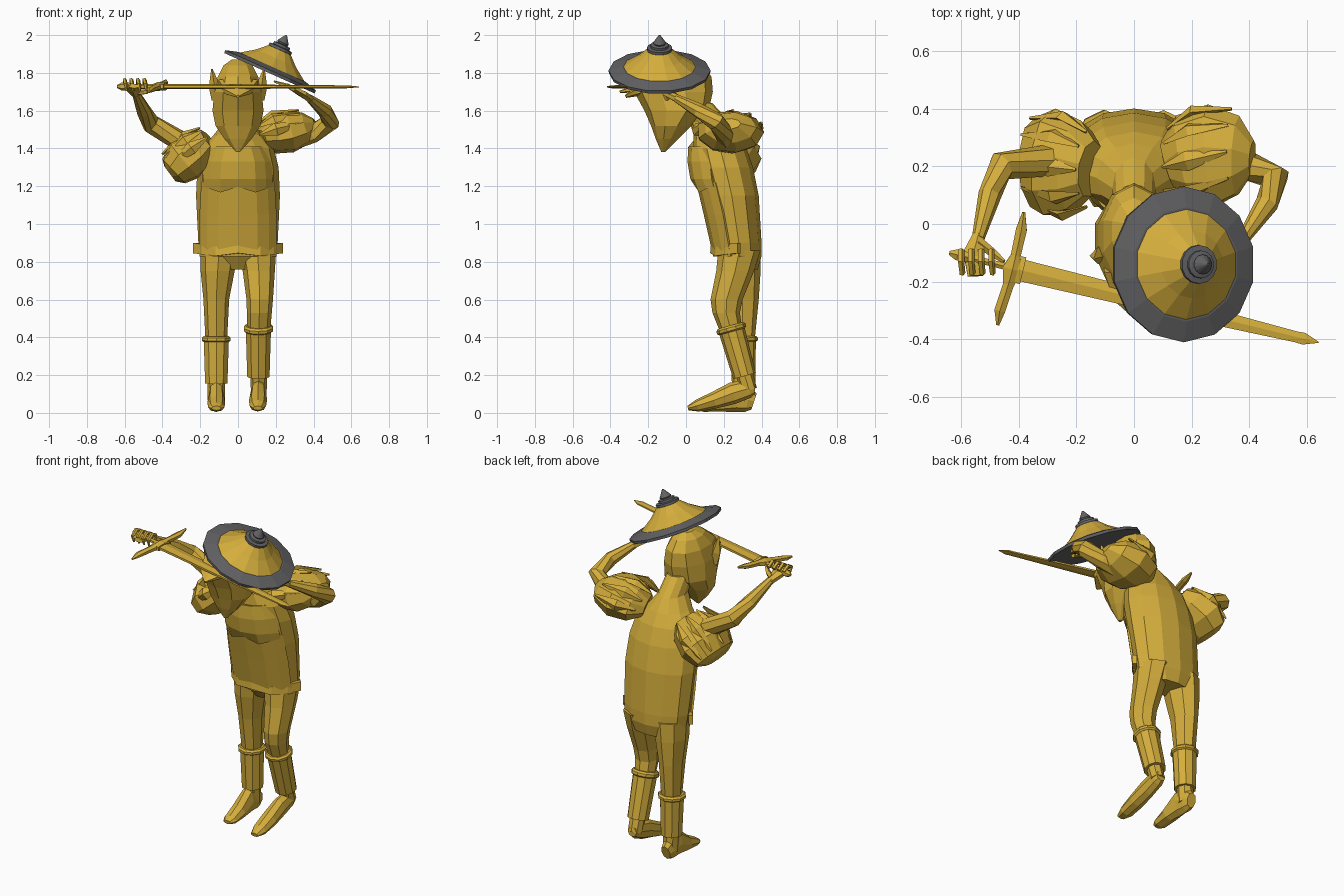
import bpy, bmesh, math
from mathutils import Vector as V


def material(name, col):
    m = bpy.data.materials.new(name)
    m.diffuse_color = (*col, 1)
    return m


GOLD = material("gold", (0.66, 0.42, 0.045))
GREY = material("dark grey", (0.125, 0.125, 0.13))


def finish(name, bm, mat):
    bmesh.ops.recalc_face_normals(bm, faces=bm.faces)
    me = bpy.data.meshes.new(name)
    bm.to_mesh(me)
    bm.free()
    me.materials.append(mat)
    ob = bpy.data.objects.new(name, me)
    bpy.context.collection.objects.link(ob)
    return ob


def loft(name, rings, n=8, mat=GOLD):
    """Skin over rings given as (centre, axis u, axis v)."""
    bm = bmesh.new()
    rows = []
    for c, u, v in rings:
        rows.append([bm.verts.new(c + u * math.sin(2 * math.pi * k / n) + v * math.cos(2 * math.pi * k / n))
                     for k in range(n)])
    for a, b in zip(rows, rows[1:]):
        for k in range(n):
            j = (k + 1) % n
            bm.faces.new((a[k], a[j], b[j], b[k]))
    bm.faces.new(rows[0])
    bm.faces.new(rows[-1])
    return finish(name, bm, mat)


def stack(name, rings, n=10):
    """Level rings: (z, centre x, half width, front y, back y)."""
    return loft(name, [(V((cx, (f + b) / 2, z)), V((rx, 0, 0)), V((0, (f - b) / 2, 0)))
                       for z, cx, rx, f, b in rings], n)


def limb(name, pts, radii, n=8, ref=(0, 0, 1), mat=GOLD):
    """Tube along points; a radius may be a pair (across ref, along ref)."""
    pts = [V(p) for p in pts]
    rings = []
    for i, (p, r) in enumerate(zip(pts, radii)):
        t = (pts[min(i + 1, len(pts) - 1)] - pts[max(i - 1, 0)]).normalized()
        u = t.cross(V(ref)).normalized()
        v = u.cross(t)
        a, b = r if isinstance(r, tuple) else (r, r)
        rings.append((p, u * a, v * b))
    return loft(name, rings, n, mat)


def sheet(name, rows, thick):
    """Curved front plate: rows of (z, half width, centre y, side y, centre lift)."""
    bm = bmesh.new()
    grid = []
    for z, hw, yf, ys, lift in rows:
        grid.append([bm.verts.new((hw * s, yf + (ys - yf) * abs(s) ** 2.5, z + lift * (1 - abs(abs(s) - .5) * 2)))
                     for s in (-1, -.8, -.5, 0, .5, .8, 1)])
    for a, b in zip(grid, grid[1:]):
        for k in range(6):
            bm.faces.new((a[k], a[k + 1], b[k + 1], b[k]))
    ob = finish(name, bm, GOLD)
    mod = ob.modifiers.new("thickness", "SOLIDIFY")
    mod.thickness = thick
    mod.offset = 0
    return ob


# Torso and neck
stack("torso", [(.76, 0, .15, .22, .38), (.83, 0, .2, .17, .4), (.9, 0, .21, .16, .4), (1.15, 0, .222, .1, .385),
                (1.3, 0, .215, .06, .355), (1.4, 0, .19, .04, .32), (1.47, 0, .13, .04, .28),
                (1.54, 0, .075, .02, .23), (1.64, 0, .07, -.05, .14)], 12)

# Chest plate, front panel and belt
sheet("chest_plate", [(1.41, .13, .02, .1, 0), (1.33, .17, .015, .13, 0),
                      (1.24, .18, .03, .14, 0), (1.20, .18, .06, .15, -.03)], .015)
sheet("front_panel", [(1.22, .19, .06, .16, 0), (1.05, .2, .1, .2, 0), (.83, .2, .15, .24, 0)], .012)
sheet("belt", [(.9, .228, .145, .28, -.02), (.845, .228, .14, .28, -.015)], .025)

# Hooded head with long pointed mask
stack("head", [(1.38, 0, .01, -.13, -.11), (1.45, 0, .075, -.16, -.04), (1.52, 0, .125, -.185, .03),
               (1.6, 0, .142, -.22, .12), (1.7, 0, .132, -.275, .142), (1.78, 0, .112, -.22, .135),
               (1.84, 0, .08, -.14, .09), (1.87, 0, .035, -.07, .04)])
limb("visor", [(0, -.16, 1.75), (0, -.26, 1.70), (0, -.32, 1.675)], [(.12, .03), (.08, .025), .008], 6)
for s in (-1, 1):
    limb("ear", [(s * .11, -.1, 1.66), (s * .125, -.11, 1.73), (s * .138, -.12, 1.82)], [.03, .03, .004], 4, (0, 1, 0))

# Tilted hat
C, T = V((.167, -.14, 1.80)), V((math.sin(.42), 0, math.cos(.42)))


def turned(name, prof, mat):
    limb(name, [C + T * h for h, _ in prof], [r for _, r in prof], 14, (0, 1, 0), mat)


turned("hat_brim", [(-.002, .268), (.014, .27), (.035, .198)], GREY)
turned("hat_crown", [(.03, .198), (.085, .118), (.14, .058)], GOLD)
turned("hat_knob", [(.125, .06), (.133, .067), (.147, .067), (.15, .048), (.163, .048), (.167, .032)], GREY)
turned("hat_spike", [(.16, .026), (.175, .034), (.219, .004)], GREY)

# Puffed shoulder sleeves with pleat leaves
puffs = {
    "left": ([(-.15, .19, 1.44), (-.2, .2, 1.4), (-.28, .21, 1.34), (-.34, .21, 1.28), (-.36, .21, 1.265)],
             [(.07, .1), (.11, .16), (.125, .19), (.09, .16), (.05, .1)]),
    "right": ([(.12, .2, 1.45), (.18, .22, 1.465), (.27, .235, 1.49), (.36, .235, 1.51), (.41, .23, 1.53)],
              [(.05, .09), (.095, .16), (.115, .18), (.085, .14), (.03, .06)]),
}
for side, (pts, rad) in puffs.items():
    limb(side + "_sleeve_puff", pts, rad, 9, (0, 1, 0))
    p, q = V(pts[0]), V(pts[2])
    axis = (q - p).normalized()
    up = V((0, 1, 0)).cross(axis)
    up *= 1 if up.z > 0 else -1
    for k in range(5):
        a = math.radians(-75 + 37 * k)
        d = up * math.cos(a) * .115 + V((0, 1, 0)) * math.sin(a) * .18
        limb(side + "_pleat", [p + d * .75, p.lerp(q, .6) + d, q + axis * .08 + d * .85],
             [.006, (.035, .018), .006], 4, d.normalized())

# Arms and hands
limb("left_arm", [(-.24, .21, 1.41), (-.3, .22, 1.435), (-.46, .2, 1.53), (-.5, .1, 1.60), (-.54, -.05, 1.69)],
     [.055, .055, .052, .04, .022])
limb("left_hand", [(-.54, -.04, 1.685), (-.555, -.1, 1.715), (-.55, -.18, 1.73)], [.022, (.042, .02), (.03, .012)], 6)
limb("right_arm", [(.3, .22, 1.45), (.4, .2, 1.48), (.49, .16, 1.54), (.46, .07, 1.60), (.38, -.05, 1.665)],
     [.055, .05, .05, .04, .022])
limb("right_hand", [(.385, -.04, 1.66), (.34, -.09, 1.69), (.26, -.13, 1.735)], [.022, (.04, .018), (.03, .01)], 6)
for k in range(4):
    x = -.6 + .035 * k
    limb("left_finger", [(x, -.09, 1.74), (x, -.13, 1.762), (x + .005, -.17, 1.74), (x + .01, -.165, 1.705)],
         [.012, .012, .011, .006], 5, (1, 0, 0))
    y = -.17 + .03 * k
    limb("right_finger", [(.3, y, 1.71), (.25, y - .01, 1.735), (.19, y - .02, 1.755)], [.012, .011, .005], 5)
limb("left_thumb", [(-.54, -.06, 1.70), (-.49, -.1, 1.70), (-.45, -.13, 1.725)], [.018, .016, .007], 5)

# Sword held level across the face
P0, P1 = V((-.64, -.10, 1.728)), V((.64, -.41, 1.726))


def along(f):
    return P0.lerp(P1, f)


limb("sword_blade", [along(f) for f in (.18, .2, .6, .94, .96, 1)],
     [(.035, .012), (.044, .014), (.036, .011), (.022, .008), (.024, .007), (.002, .002)], 6)
limb("sword_grip", [along(f) for f in (0, .02, .05, .06, .19)], [.008, .022, .02, .013, .014], 6)
limb("sword_guard", [(-.382, .04, 1.76), (-.39, -.02, 1.745), (-.41, -.11, 1.735), (-.42, -.155, 1.728),
                     (-.435, -.21, 1.722), (-.465, -.3, 1.71), (-.472, -.35, 1.70)],
     [.006, (.022, .015), (.02, .018), (.04, .025), (.022, .018), (.022, .015), .006], 6)
limb("sword_collar", [along(.185), along(.2)], [(.055, .022), (.055, .022)], 6)

# Legs: the left one straight, the right one bent at the knee
stack("left_leg", [(.86, -.1, .1, .17, .395), (.75, -.108, .09, .18, .395), (.6, -.115, .068, .21, .385),
                   (.4, -.115, .058, .24, .365), (.14, -.115, .045, .26, .35)], 8)
stack("right_leg", [(.86, .102, .1, .17, .395), (.75, .11, .085, .16, .36), (.6, .115, .07, .13, .3),
                    (.53, .113, .066, .14, .285), (.43, .11, .06, .18, .3), (.16, .11, .04, .285, .36)], 8)

# Boot cuffs with rolled rims
cuffs = {"left": [(-.115, .3, .39), (-.115, .305, .155)], "right": [(.108, .24, .445), (.108, .31, .195)]}
for side, (top, bot) in cuffs.items():
    top, bot = V(top), V(bot)
    limb(side + "_boot_cuff", [top, bot], [.07, .062], 10, (0, 1, 0))
    limb(side + "_cuff_rim", [top.lerp(bot, f) for f in (-.07, -.03, .03, .06)], [.07, .08, .08, .07], 10, (0, 1, 0))

# Pointed feet
limb("left_foot", [(-.115, .36, .06), (-.115, .33, .07), (-.115, .26, .085), (-.115, .17, .05), (-.115, .09, .03), (-.115, .06, .025)],
     [(.03, .045), (.04, .066), (.042, .082), (.047, .045), (.043, .025), (.025, .012)])
limb("left_ankle", [(-.115, .305, .18), (-.115, .31, .06)], [.048, .045], 8, (0, 1, 0))
limb("right_foot", [(.11, .365, .13), (.11, .335, .13), (.108, .25, .105), (.106, .15, .067), (.105, .06, .038), (.105, .01, .025)],
     [(.03, .03), (.04, .05), (.042, .058), (.048, .045), (.044, .032), (.025, .012)])
limb("right_ankle", [(.11, .31, .2), (.11, .335, .12)], [.045, .042], 8, (0, 1, 0))
